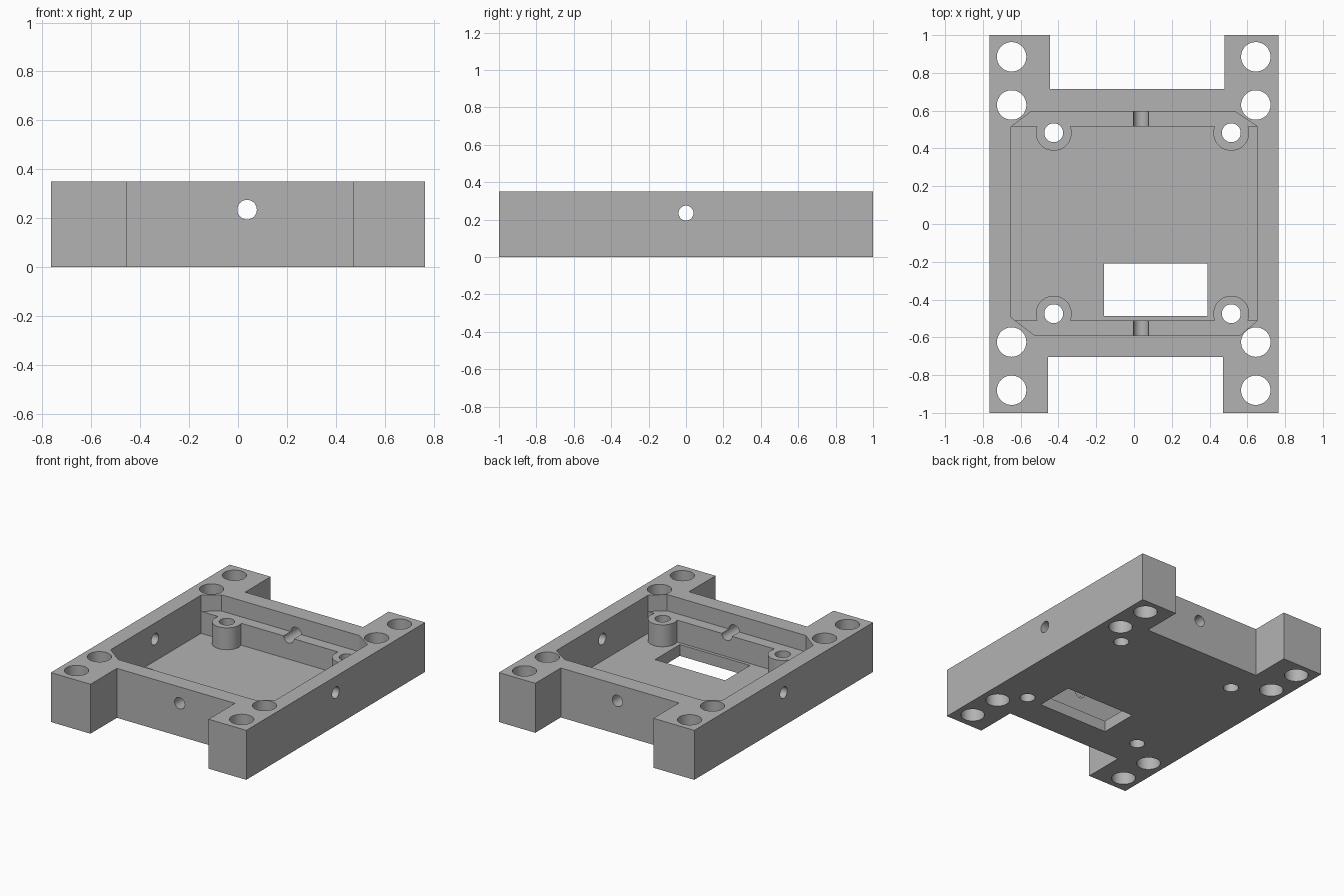
import bpy
import bmesh
from math import cos, sin, pi, radians
from mathutils import Matrix

if "Cube" in bpy.data.objects:
    bpy.data.objects.remove(bpy.data.objects["Cube"], do_unlink=True)

HEIGHT = 0.35
FLOOR = 0.08
LEDGE = 0.235
X_SIDE = 0.765


def prism(name, outline, z0, z1, turn=None):
    """Extrude a counter-clockwise outline from z0 to z1, optionally turned."""
    bm = bmesh.new()
    low = [bm.verts.new((x, y, z0)) for x, y in outline]
    high = [bm.verts.new((x, y, z1)) for x, y in outline]
    bm.faces.new(low[::-1])
    bm.faces.new(high)
    n = len(outline)
    for i in range(n):
        j = (i + 1) % n
        bm.faces.new((low[i], low[j], high[j], high[i]))
    if turn:
        bm.transform(turn)
    mesh = bpy.data.meshes.new(name)
    bm.to_mesh(mesh)
    bm.free()
    obj = bpy.data.objects.new(name, mesh)
    bpy.context.collection.objects.link(obj)
    return obj


def circle(cx, cy, r, n=48):
    return [(cx + r * cos(2 * pi * i / n), cy + r * sin(2 * pi * i / n)) for i in range(n)]


def box(x0, x1, y0, y1):
    return [(x0, y0), (x1, y0), (x1, y1), (x0, y1)]


def cut(target, cutter):
    """Subtract the cutter, keep the result and drop the cutter."""
    mod = target.modifiers.new("cut", 'BOOLEAN')
    mod.operation = 'DIFFERENCE'
    mod.solver = 'EXACT'
    mod.object = cutter
    cutter.hide_render = True
    graph = bpy.context.evaluated_depsgraph_get()
    mesh = bpy.data.meshes.new_from_object(target.evaluated_get(graph))
    target.modifiers.clear()
    target.data = mesh
    bpy.data.objects.remove(cutter, do_unlink=True)


# Body: H-shaped block with four feet
body = prism("mounting_frame", [
    (-X_SIDE, -1), (-0.455, -1), (-0.455, -0.705), (0.47, -0.705), (0.47, -1), (X_SIDE, -1),
    (X_SIDE, 1), (0.48, 1), (0.48, 0.715), (-0.445, 0.715), (-0.445, 1), (-X_SIDE, 1),
], 0, HEIGHT)

# Upper pocket with chamfered corners, down to the ledges
cut(body, prism("upper_pocket", [
    (-0.65, -0.495), (-0.525, -0.59), (0.56, -0.59), (0.655, -0.51),
    (0.655, 0.515), (0.535, 0.595), (-0.545, 0.595), (-0.65, 0.515),
], LEDGE, HEIGHT + 0.1))

# Lower pocket, leaving the round screw bosses standing
bosses = [(x, y) for x in (-0.425, 0.515) for y in (-0.475, 0.483)]
lower = prism("lower_pocket", box(-0.65, 0.655, -0.51, 0.515), FLOOR, LEDGE + 0.02)
for x, y in bosses:
    cut(lower, prism("boss", circle(x, y, 0.095), 0, HEIGHT))
cut(body, lower)

# Upper pocket again above the bosses is open; drill the boss screw holes
for x, y in bosses:
    cut(body, prism("boss_hole", circle(x, y, 0.05), -0.1, HEIGHT + 0.1))

# Large mounting holes in the feet
for x in (-0.648, 0.645):
    for y in (-0.88, -0.625, 0.63, 0.885):
        cut(body, prism("mounting_hole", circle(x, y, 0.078), -0.1, HEIGHT + 0.1))

# Rectangular window in the floor
cut(body, prism("window", box(-0.16, 0.39, -0.488, -0.21), -0.1, FLOOR + 0.05))

# Cross holes through the walls; the lengthwise one grooves the ledges
lengthwise = Matrix.Translation((0.037, 0, LEDGE)) @ Matrix.Rotation(radians(90), 4, 'X')
crosswise = Matrix.Translation((0, 0, LEDGE)) @ Matrix.Rotation(radians(90), 4, 'Y')
for turn in (lengthwise, crosswise):
    cut(body, prism("wall_hole", circle(0, 0, 0.04, 32), -1.2, 1.2, turn))

# Material
grey = bpy.data.materials.new("plain_grey")
grey.use_nodes = True
colour = (0.45, 0.45, 0.45, 1)
grey.diffuse_color = colour
grey.node_tree.nodes["Principled BSDF"].inputs["Base Color"].default_value = colour
body.data.materials.clear()
body.data.materials.append(grey)

# Smooth the round holes and bosses, keep the corners crisp
bpy.ops.object.select_all(action='DESELECT')
body.select_set(True)
bpy.context.view_layer.objects.active = body
bpy.ops.object.shade_smooth_by_angle(angle=radians(30))
